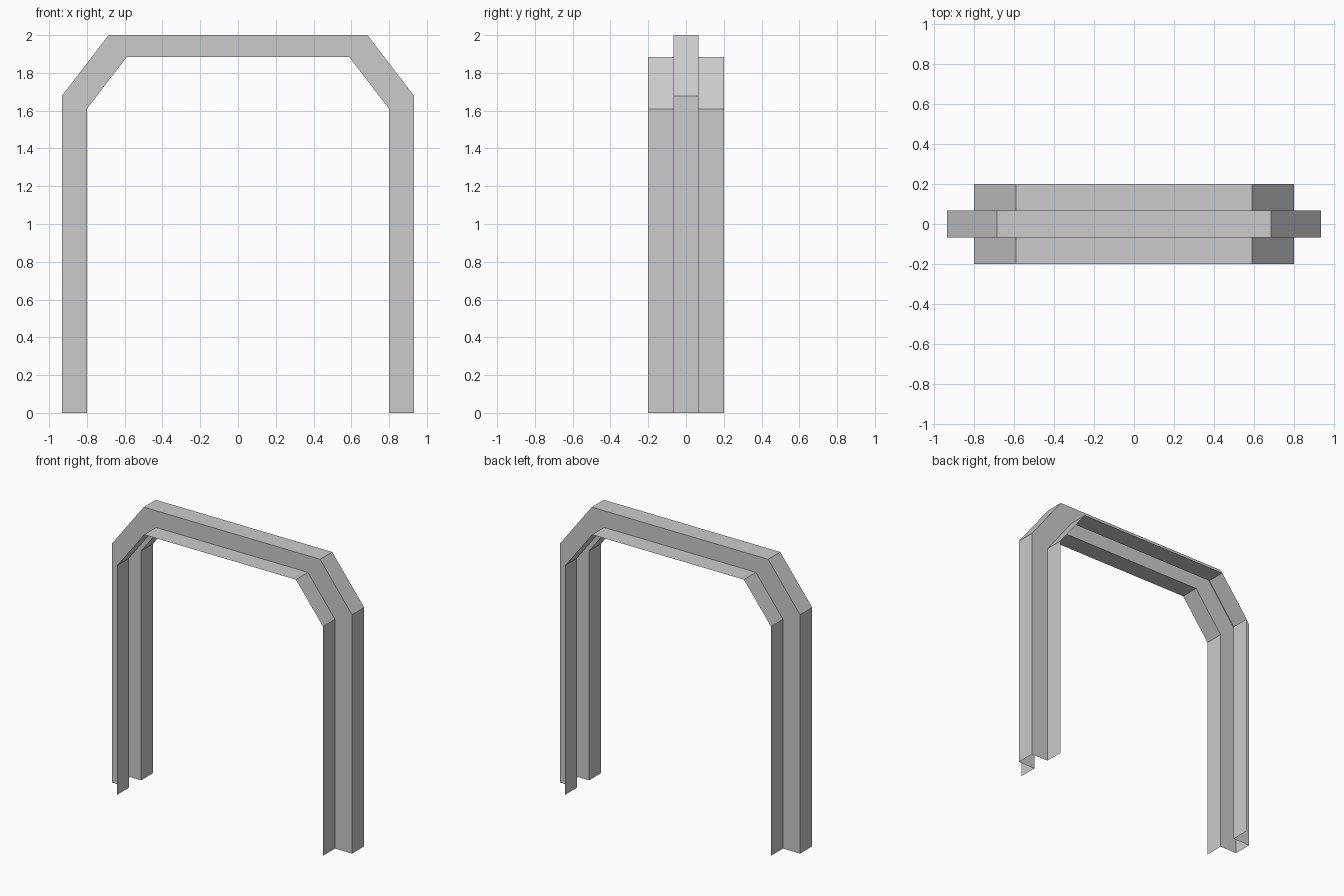
import bpy, bmesh

if "Cube" in bpy.data.objects:
    bpy.data.objects.remove(bpy.data.objects["Cube"])

# Arch paths in x/z: raised outer rib and lower inner flanges (right half, mirrored)
def arch(half):
    return [(-x, z) for x, z in half] + [(x, z) for x, z in reversed(half)]

outer = arch([(0.933, 0), (0.933, 1.677), (0.685, 2.0)])
inner = arch([(0.80, 0), (0.80, 1.61), (0.59, 1.883)])

# Open hat-shaped sheet section: flange, wall, rib top, wall, flange
section = [(-0.2, inner), (-0.067, inner), (-0.067, outer),
           (0.067, outer), (0.067, inner), (0.2, inner)]

bm = bmesh.new()
rows = [[bm.verts.new((x, y, z)) for x, z in path] for y, path in section]
for a, b in zip(rows, rows[1:]):
    for i in range(len(a) - 1):
        bm.faces.new((a[i], a[i + 1], b[i + 1], b[i]))

# Face the sheet's normals outwards from the arch
bm.normal_update()
top = max(bm.faces, key=lambda f: f.calc_center_median().z)
if top.normal.z < 0:
    bmesh.ops.reverse_faces(bm, faces=bm.faces[:])

mesh = bpy.data.meshes.new("arch_frame")
bm.to_mesh(mesh)
bm.free()
bpy.context.collection.objects.link(bpy.data.objects.new("arch_frame", mesh))
